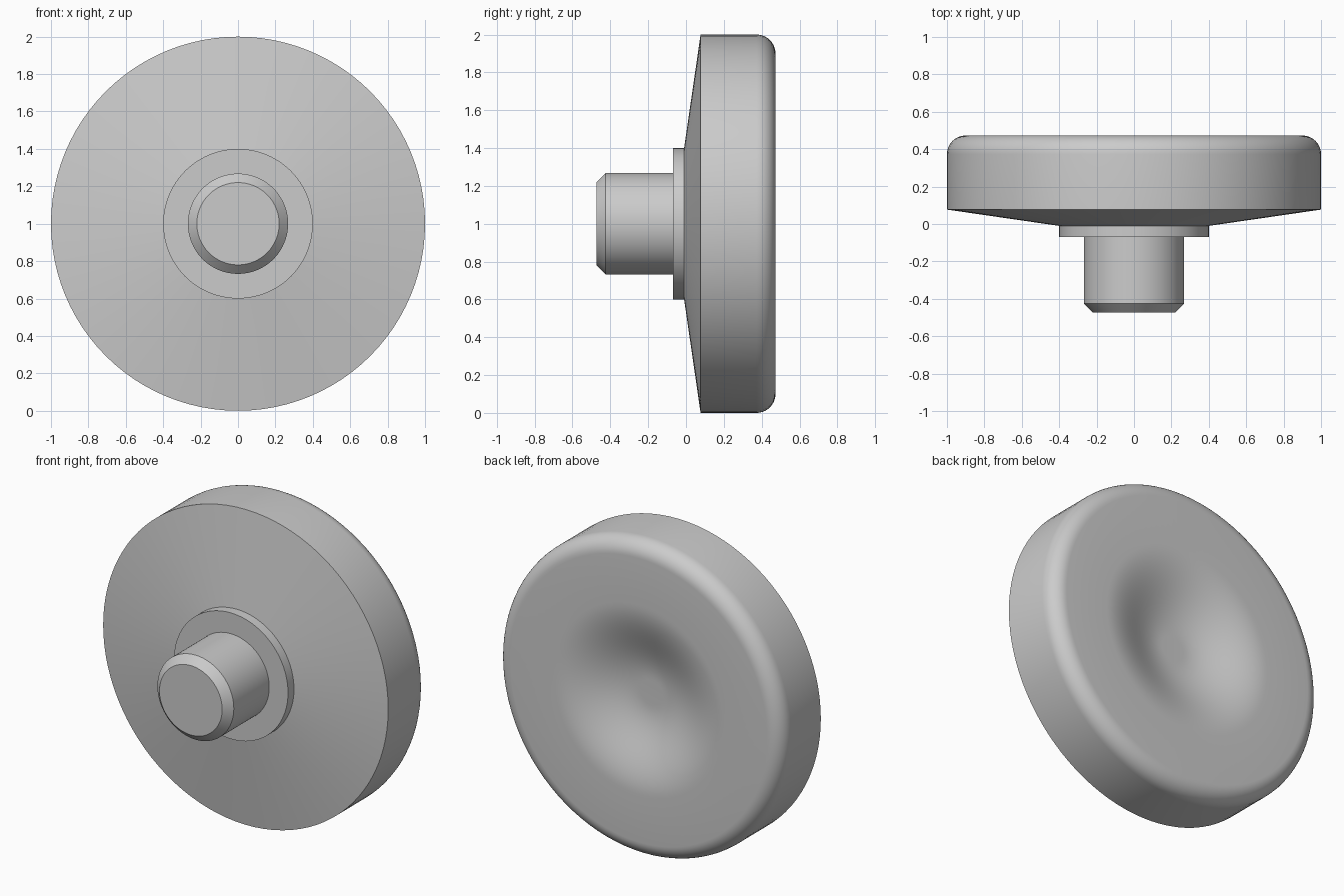
import bpy, bmesh
from math import sin, cos, pi, radians

SEGMENTS = 96

if "Cube" in bpy.data.objects:
    bpy.data.objects.remove(bpy.data.objects["Cube"], do_unlink=True)

# Single grey material
grey = bpy.data.materials.new("plain_grey")
grey.use_nodes = True
color = (0.6, 0.6, 0.6, 1)
grey.diffuse_color = color
grey.node_tree.nodes["Principled BSDF"].inputs["Base Color"].default_value = color


def lathe(name, profile):
    """Revolve (radius, y) points, listed front to back, around the y axis."""
    bm = bmesh.new()
    rings = []
    for r, y in profile:
        if r < 1e-5:
            rings.append([bm.verts.new((0, y, 1))] * SEGMENTS)
        else:
            angles = [2 * pi * k / SEGMENTS for k in range(SEGMENTS)]
            rings.append([bm.verts.new((r * cos(a), y, 1 + r * sin(a))) for a in angles])
    for near, far in zip(rings, rings[1:]):
        for k in range(SEGMENTS):
            n = (k + 1) % SEGMENTS
            corners = dict.fromkeys((near[k], far[k], far[n], near[n]))
            bm.faces.new(list(corners))
    mesh = bpy.data.meshes.new(name)
    bm.to_mesh(mesh)
    bm.free()
    mesh.materials.append(grey)
    obj = bpy.data.objects.new(name, mesh)
    bpy.context.collection.objects.link(obj)
    bpy.ops.object.select_all(action="DESELECT")
    obj.select_set(True)
    bpy.context.view_layer.objects.active = obj
    bpy.ops.object.shade_smooth_by_angle(angle=radians(30))
    return obj


BACK = 0.473

# Stem with chamfered tip
lathe("stem", [(0, -BACK), (0.22, -BACK), (0.268, -0.425), (0.268, -0.07)])

# Collar between stem and knob
lathe("collar", [(0.268, -0.07), (0.4, -0.07), (0.4, -0.01)])

# Knob: conical front, straight rim, rounded back edge, finger dish
fillet = 0.1
edge = [(1 - fillet + fillet * cos(t * pi / 20), BACK - fillet + fillet * sin(t * pi / 20))
        for t in range(11)]
outer, inner, depth, steps = 0.6, 0.08, 0.13, 20
dish = [(outer + (inner - outer) * t / steps, BACK - depth * (1 - cos(pi * t / steps)) / 2)
        for t in range(steps + 1)]
lathe("knob", [(0.4, -0.01), (1, 0.077)] + edge + dish + [(0, BACK - depth)])
